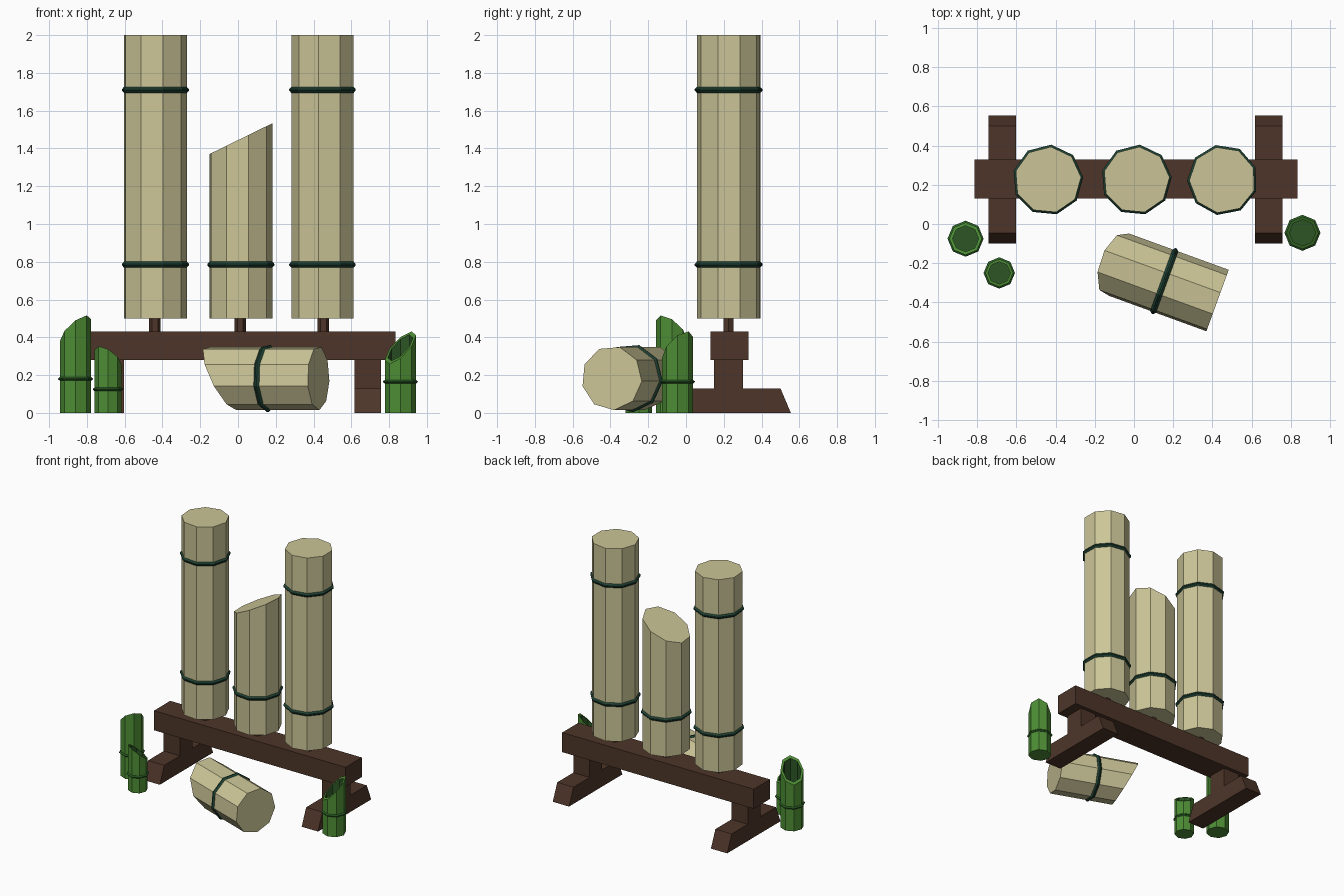
import bpy, bmesh, math
from mathutils import Matrix, Vector

if "Cube" in bpy.data.objects:
    bpy.data.objects.remove(bpy.data.objects["Cube"])


def material(name, rgb):
    m = bpy.data.materials.new(name)
    m.diffuse_color = (*rgb, 1)
    m.use_nodes = True
    m.node_tree.nodes["Principled BSDF"].inputs["Base Color"].default_value = m.diffuse_color
    return m


STRAW = material("straw", (0.60, 0.56, 0.31))
CORD = material("cord", (0.014, 0.055, 0.034))
WOOD = material("wood", (0.075, 0.036, 0.022))
BAMBOO = material("bamboo_green", (0.075, 0.27, 0.035))
INNER = material("bamboo_inside", (0.025, 0.09, 0.018))
NODE = material("bamboo_node", (0.025, 0.12, 0.02))


def finish(bm, name, mats, matrix):
    bmesh.ops.recalc_face_normals(bm, faces=bm.faces)
    me = bpy.data.meshes.new(name)
    bm.to_mesh(me)
    bm.free()
    for m in mats:
        me.materials.append(m)
    ob = bpy.data.objects.new(name, me)
    ob.matrix_world = matrix
    bpy.context.collection.objects.link(ob)
    return ob


def lathe(name, loops, sides, phase, mats, matrix, closed=False, inner_from=99):
    """Skin polygon loops (radius, height, x slope, y slope), capped or joined into a ring."""
    bm = bmesh.new()
    rows = []
    for r, z, gx, gy in loops:
        row = []
        for k in range(sides):
            a = math.radians(phase) + math.tau * k / sides
            x, y = r * math.cos(a), r * math.sin(a)
            row.append(bm.verts.new((x, y, z + gx * x + gy * y)))
        rows.append(row)
    pairs = list(zip(rows, rows[1:] + rows[:1]))
    for i, (a, b) in enumerate(pairs if closed else pairs[:-1]):
        for k in range(sides):
            j = (k + 1) % sides
            f = bm.faces.new((a[k], a[j], b[j], b[k]))
            f.material_index = int(i >= inner_from)
    if not closed:
        bm.faces.new(rows[0])
        bm.faces.new(rows[-1]).material_index = int(inner_from < 99)
    return finish(bm, name, mats, matrix)


def band(name, z, sides, phase, r_in, r_out, half, mat, matrix):
    loops = [(r_in, z - half, 0, 0), (r_out, z - half * 0.15, 0, 0),
             (r_out, z + half * 0.15, 0, 0), (r_in, z + half, 0, 0)]
    lathe(name, loops, sides, phase, [mat], matrix, closed=True)


def extrude_x(name, profile, x0, x1):
    """Extrude a (y, z) profile along x."""
    bm = bmesh.new()
    f = bm.faces.new([bm.verts.new((x0, y, z)) for y, z in profile])
    ext = bmesh.ops.extrude_face_region(bm, geom=[f])["geom"]
    bmesh.ops.translate(bm, vec=(x1 - x0, 0, 0),
                        verts=[v for v in ext if isinstance(v, bmesh.types.BMVert)])
    finish(bm, name, [WOOD], Matrix())


def rect(y0, y1, z0, z1):
    return [(y0, z0), (y1, z0), (y1, z1), (y0, z1)]


# wooden stand: beam, two uprights, two tapered feet
extrude_x("stand_beam", rect(0.13, 0.33, 0.28, 0.432), -0.814, 0.834)
for side, x in (("left", -0.673), ("right", 0.688)):
    extrude_x(side + "_upright", rect(0.148, 0.302, 0.13, 0.28), x - 0.07, x + 0.07)
    extrude_x(side + "_foot", [(-0.10, 0), (0.555, 0), (0.50, 0.13), (-0.045, 0.13)],
              x - 0.07, x + 0.07)

# straw posts on pegs, the middle one sliced; bands of cord around them
CUT_Z, CUT_SLOPE, R = 1.45, 0.49, 0.17
for side, x, phase, top, slope, bands in (
        ("left", -0.44, 4.5, 2.0, 0, (0.785, 1.71)),
        ("middle", 0.012, 4.5, CUT_Z, CUT_SLOPE, (0.785,)),
        ("right", 0.452, 21, 2.0, 0, (0.785, 1.71))):
    at = Matrix.Translation((x, 0.225, 0))
    lathe(side + "_peg", [(0.031, 0.42, 0, 0), (0.031, 0.51, 0, 0)], 6, 0, [WOOD], at)
    lathe(side + "_straw_post", [(R, 0.5, 0, 0), (R, top, slope, 0)], 9, phase, [STRAW], at)
    for z in bands:
        band(side + "_post_cord", z, 9, phase, 0.16, 0.181, 0.026, CORD, at)

# sliced-off upper part of the middle post, lying on the ground
ang = math.radians(-20)
d = Vector((math.cos(ang), math.sin(ang), 0))
down = Vector((0, 0, -1))
turn = Matrix((down, d.cross(down), d)).transposed().to_4x4()
lying = Matrix.Translation((0.426, -0.393, 0.184)) @ turn @ Matrix.Translation((0, 0, -2))
lathe("fallen_straw_piece", [(R, CUT_Z, CUT_SLOPE, 0), (R, 2.0, 0, 0)], 9, 4.5, [STRAW], lying)
band("fallen_piece_cord", 1.71, 9, 4.5, 0.16, 0.181, 0.026, CORD, lying)

# hollow green bamboo stumps with slanted cuts
for name, x, y, r, z, gx, gy, node in (
        ("tall_bamboo", -0.86, -0.075, 0.083, 0.438, 0.70, -0.63, 0.18),
        ("short_bamboo", -0.688, -0.25, 0.071, 0.295, -0.55, -0.60, 0.125),
        ("right_bamboo", 0.86, -0.045, 0.083, 0.345, 0.79, 0.68, 0.165)):
    at = Matrix.Translation((x, y, 0))
    lathe(name, [(r, 0, 0, 0), (r, z, gx, gy), (r * 0.8, z, gx, gy), (r * 0.8, node, 0, 0)],
          8, 0, [BAMBOO, INNER], at, inner_from=2)
    band(name + "_node", node, 8, 0, r - 0.005, r + 0.009, 0.014, NODE, at)
